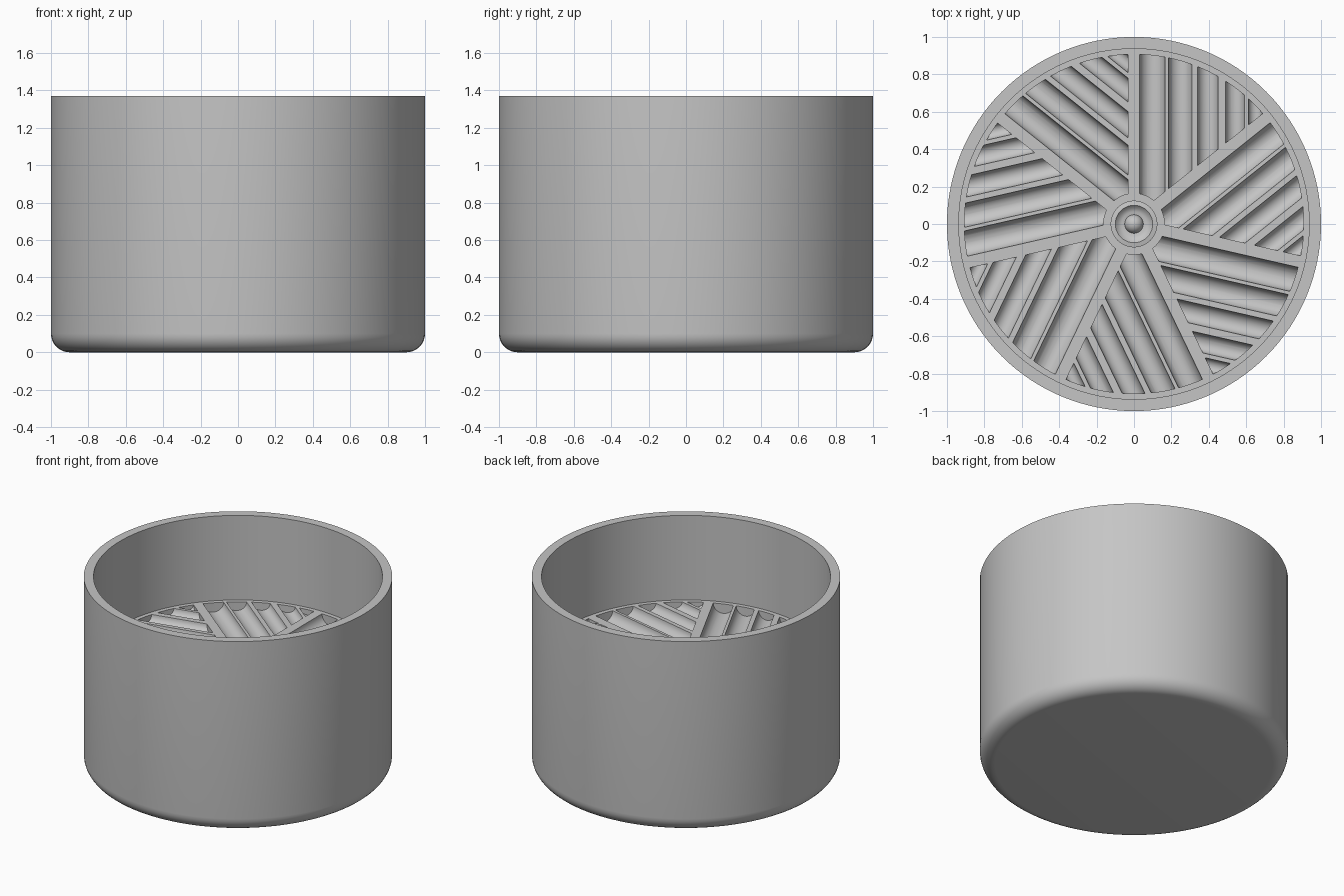
import bpy, bmesh, math
from mathutils import Matrix

if "Cube" in bpy.data.objects:
    bpy.data.objects.remove(bpy.data.objects["Cube"])

WALL_TOP, FLOOR = 1.37, 0.765
R_OUT, R_IN, FILLET = 1.0, 0.937, 0.1
SECTORS = 7
STEP = 2 * math.pi / SECTORS

grey = bpy.data.materials.new("light_grey")
grey.diffuse_color = (0.56, 0.56, 0.56, 1)
grey.use_nodes = True
grey.node_tree.nodes["Principled BSDF"].inputs["Base Color"].default_value = grey.diffuse_color


def make_object(name, bm):
    bmesh.ops.recalc_face_normals(bm, faces=bm.faces)
    mesh = bpy.data.meshes.new(name)
    bm.to_mesh(mesh)
    bm.free()
    mesh.materials.append(grey)
    obj = bpy.data.objects.new(name, mesh)
    bpy.context.collection.objects.link(obj)
    return obj


def lathe(name, profile, steps):
    bm = bmesh.new()
    verts = [bm.verts.new((r, 0, z)) for r, z in profile]
    edges = [bm.edges.new(pair) for pair in zip(verts, verts[1:])]
    bmesh.ops.spin(bm, geom=verts + edges, cent=(0, 0, 0), axis=(0, 0, 1),
                   angle=2 * math.pi, steps=steps)
    bmesh.ops.remove_doubles(bm, verts=bm.verts, dist=1e-4)
    return make_object(name, bm)


def add_prism(bm, points, offset):
    face = bm.faces.new([bm.verts.new(p) for p in points])
    ext = bmesh.ops.extrude_face_region(bm, geom=[face])
    bmesh.ops.translate(bm, vec=offset,
                        verts=[g for g in ext["geom"] if isinstance(g, bmesh.types.BMVert)])


def apply_boolean(obj, cutter, operation):
    mod = obj.modifiers.new("cut", "BOOLEAN")
    mod.operation, mod.solver, mod.object = operation, "EXACT", cutter
    bpy.context.view_layer.objects.active = obj
    bpy.ops.object.modifier_apply(modifier=mod.name)
    bpy.data.objects.remove(cutter)


def smooth(obj, degrees):
    bpy.ops.object.select_all(action="DESELECT")
    obj.select_set(True)
    bpy.context.view_layer.objects.active = obj
    bpy.ops.object.shade_smooth_by_angle(angle=math.radians(degrees))


# Cup with a rounded lower edge and a thick raised floor
profile = [(0, 0)]
for i in range(9):
    a = math.pi / 2 * i / 8
    profile.append((R_OUT - FILLET + FILLET * math.sin(a), FILLET - FILLET * math.cos(a)))
profile += [(R_OUT, WALL_TOP), (R_IN, WALL_TOP), (R_IN, FLOOR), (0, FLOOR)]
cup = lathe("grinding_cup", profile, 128)

# Grooves of one sector: parallel U-shaped channels (centre, width)
bm = bmesh.new()
for x, w in [(0.098, 0.135), (0.247, 0.125), (0.395, 0.11), (0.54, 0.10), (0.65, 0.075)]:
    r = w / 2
    section = [(x + r, 0, FLOOR + 0.1)]
    section += [(x + r * math.cos(math.pi * i / 14), 0, FLOOR - r * math.sin(math.pi * i / 14))
                for i in range(15)]
    section.append((x - r, 0, FLOOR + 0.1))
    add_prism(bm, section, (0, 1.1, 0))
grooves = make_object("groove_cutter", bm)

# Sector outline between two spoke lands, the hub land and the rim land
def arc(radius, count):
    end = math.pi / 2 - math.asin(0.027 / radius)
    start = math.pi / 2 - STEP + math.asin(0.033 / radius)
    angles = [start + (end - start) * i / count for i in range(count + 1)]
    return [(radius * math.cos(a), radius * math.sin(a), FLOOR - 0.2) for a in angles]

bm = bmesh.new()
add_prism(bm, arc(0.907, 20) + arc(0.165, 4)[::-1], (0, 0, 0.25))
apply_boolean(grooves, make_object("sector_cutter", bm), "INTERSECT")

# Repeat the sector around the centre and cut it into the floor
bm = bmesh.new()
for k in range(SECTORS):
    bm.from_mesh(grooves.data)
    bm.verts.ensure_lookup_table()
    count = len(grooves.data.vertices)
    bmesh.ops.rotate(bm, verts=bm.verts[-count:], cent=(0, 0, 0),
                     matrix=Matrix.Rotation(k * STEP, 3, "Z"))
bpy.data.objects.remove(grooves)
apply_boolean(cup, make_object("all_grooves_cutter", bm), "DIFFERENCE")
smooth(cup, 30)

# Hub: low collar, dished inside, with a round pivot
collar = [(0.125, FLOOR - 0.01), (0.125, FLOOR + 0.025), (0.10, FLOOR + 0.03),
          (0.085, FLOOR + 0.012), (0.065, FLOOR + 0.004), (0, FLOOR + 0.004)]
smooth(lathe("hub_collar", collar, 48), 35)
dome = [(0.05 * math.cos(a), FLOOR + 0.004 + 0.05 * math.sin(a))
        for a in [math.pi / 2 * i / 8 for i in range(9)]]
smooth(lathe("hub_pivot", dome, 32), 35)
